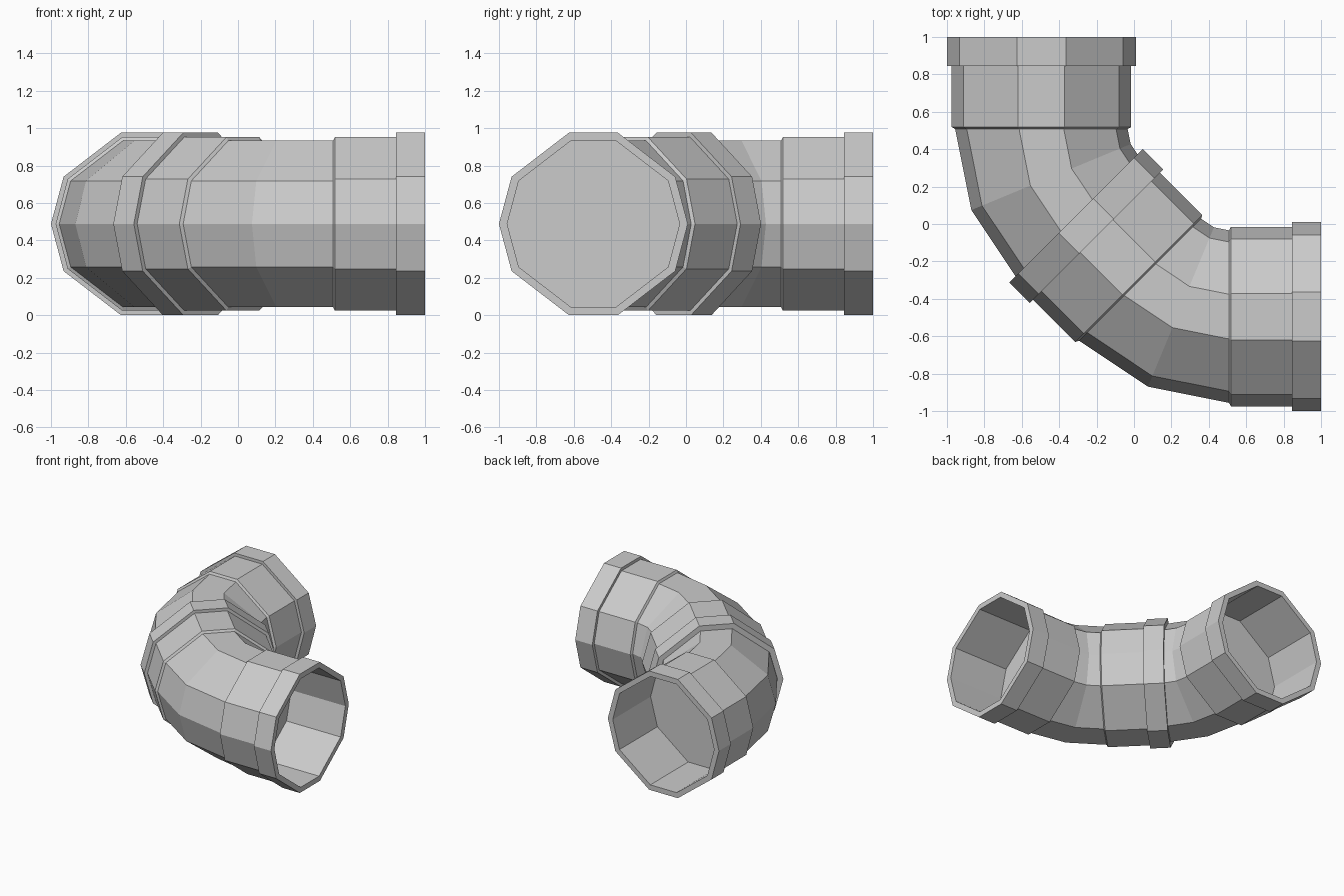
import bpy, bmesh
from math import sin, cos, radians, pi
from mathutils import Vector

if "Cube" in bpy.data.objects:
    bpy.data.objects.remove(bpy.data.objects["Cube"])

ANGLES = [radians(a) for a in (0, 30, 75, 105, 150, 180, 210, 255, 285, 330)]
R_PIPE, R_SLEEVE, R_COLLAR = 0.461, 0.48, 0.505
ZC = 0.488                      # height of the pipe axis
BEND_R = 0.672                  # centre-line radius of each bend
START = Vector((0.508, -0.495, ZC))


def heading(deg):
    return Vector((cos(radians(deg)), sin(radians(deg)), 0))


def loft(name, rings, closed):
    """Skin ten-sided rings (centre, heading in degrees, radius)."""
    bm = bmesh.new()
    loops = []
    for centre, deg, r in rings:
        side = heading(deg + 90)
        loops.append([bm.verts.new(centre + side * r * cos(a) + Vector((0, 0, r * sin(a))))
                      for a in ANGLES])
    pairs = list(zip(loops, loops[1:]))
    if closed:
        pairs.append((loops[-1], loops[0]))
    else:
        bm.faces.new(loops[0])
        bm.faces.new(loops[-1])
    n = len(ANGLES)
    for a, b in pairs:
        for i in range(n):
            j = (i + 1) % n
            bm.faces.new((a[i], a[j], b[j], b[i]))
    bmesh.ops.recalc_face_normals(bm, faces=bm.faces)
    mesh = bpy.data.meshes.new(name)
    bm.to_mesh(mesh)
    bm.free()
    obj = bpy.data.objects.new(name, mesh)
    bpy.context.collection.objects.link(obj)


def bend(name, start, deg):
    """45 degree right-hand elbow in two segments; returns its end centre."""
    pivot = start + heading(deg - 90) * BEND_R
    rings = [(pivot + heading(deg + 90 - t) * BEND_R, deg - t, R_PIPE) for t in (0, 22.5, 45)]
    loft(name, rings, False)
    return rings[-1][0]


def socket(name, start, deg, length):
    """Hollow sleeve with a small chamfer and a thicker collar at its far end."""
    profile = [(0, R_PIPE), (0.01, R_SLEEVE), (length - 0.155, R_SLEEVE),
               (length - 0.155, R_COLLAR), (length, R_COLLAR), (length, R_PIPE)]
    loft(name, [(start + heading(deg) * s, deg, r) for s, r in profile], True)


# socket at the right-hand end, opening towards +x
socket("right_socket", START, 0, 1 - START.x)

# first elbow, middle socket, second elbow, back socket
p = bend("right_elbow", START, 180)
socket("middle_socket", p, 135, 0.484)
q = Vector((p.y, p.x, ZC))      # layout mirrors about the line y = x
r = bend("back_elbow", q, 135)
socket("back_socket", r, 90, 1 - r.y)
